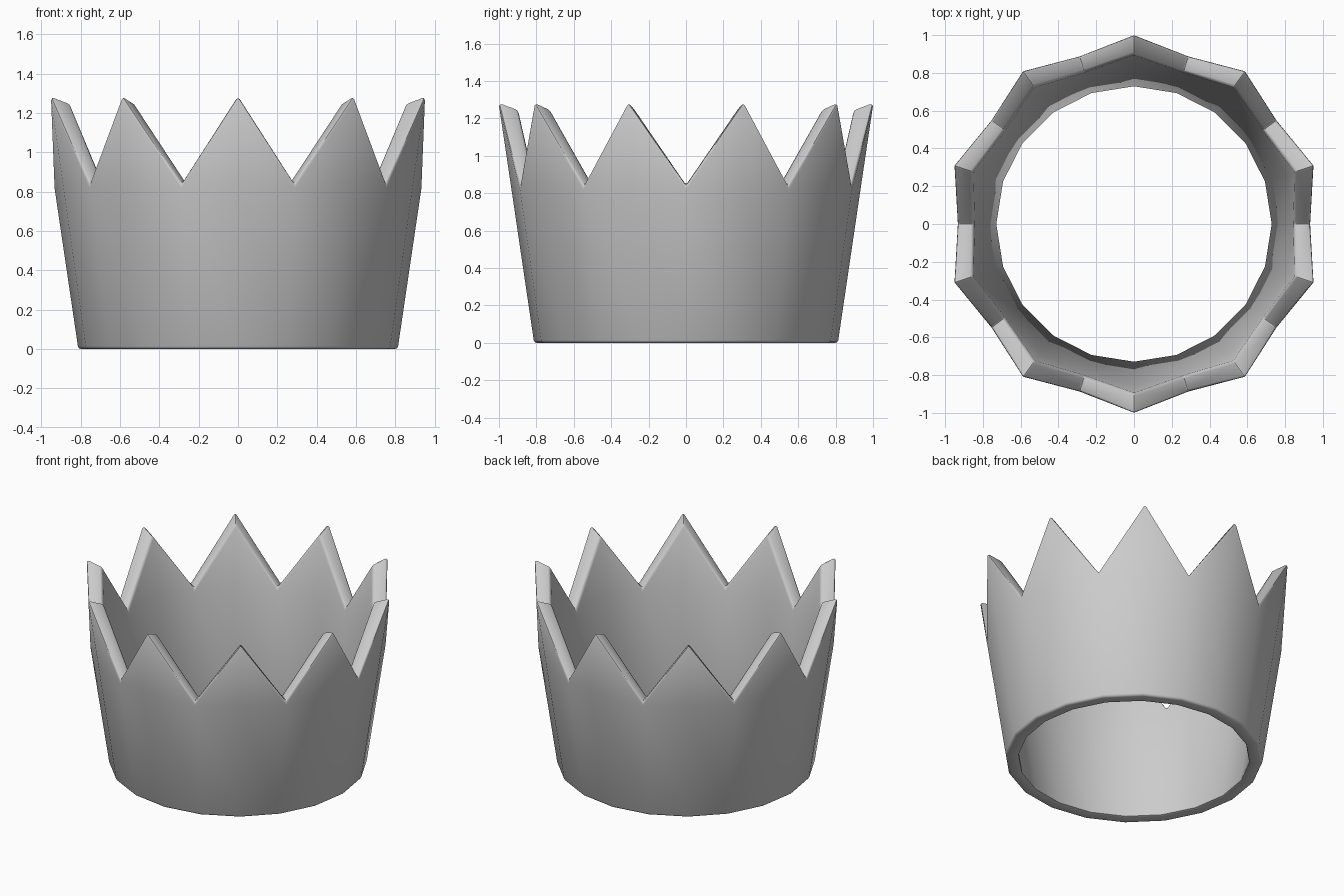
import bpy, bmesh
from math import sin, cos, pi

if "Cube" in bpy.data.objects:
    bpy.data.objects.remove(bpy.data.objects["Cube"])

POINTS = 10
N = POINTS * 2
bm = bmesh.new()

def ring(r, z):
    return [bm.verts.new((r * sin(i * 2 * pi / N), r * cos(i * 2 * pi / N), z)) for i in range(N)]

def tips(r, z):
    return [bm.verts.new((r * sin(i * 2 * pi / POINTS), r * cos(i * 2 * pi / POINTS), z))
            for i in range(POINTS)]

# flared band: outer and inner walls, then the points rising from every second column
out_low, out_top, out_tip = ring(0.812, 0), ring(0.936, 0.84), tips(1.003, 1.29)
in_low, in_top, in_tip = ring(0.727, 0), ring(0.846, 0.845), tips(0.897, 1.25)

for i in range(N):
    j = (i + 1) % N
    bm.faces.new((out_low[i], out_low[j], out_top[j], out_top[i]))
    bm.faces.new((in_low[j], in_low[i], in_top[i], in_top[j]))
    bm.faces.new((out_low[j], out_low[i], in_low[i], in_low[j]))
    k = (i if i % 2 == 0 else j) // 2          # tip belonging to this segment
    valley = j if i % 2 == 0 else i
    bm.faces.new((out_top[i], out_top[j], out_tip[k]))
    bm.faces.new((in_top[j], in_top[i], in_tip[k]))
    # sloping edge between valley and tip
    bm.faces.new((out_top[valley], in_top[valley], in_tip[k], out_tip[k]))

bmesh.ops.recalc_face_normals(bm, faces=bm.faces)
mesh = bpy.data.meshes.new("crown")
bm.to_mesh(mesh)
bm.free()
crown = bpy.data.objects.new("crown", mesh)
bpy.context.collection.objects.link(crown)

# softened rims
bevel = crown.modifiers.new("soft_edges", 'BEVEL')
bevel.width = 0.014
bevel.segments = 2
bevel.limit_method = 'ANGLE'
bevel.angle_limit = 0.7

bpy.context.view_layer.objects.active = crown
crown.select_set(True)
bpy.ops.object.modifier_apply(modifier="soft_edges")
bpy.ops.object.shade_smooth_by_angle(angle=0.8)
